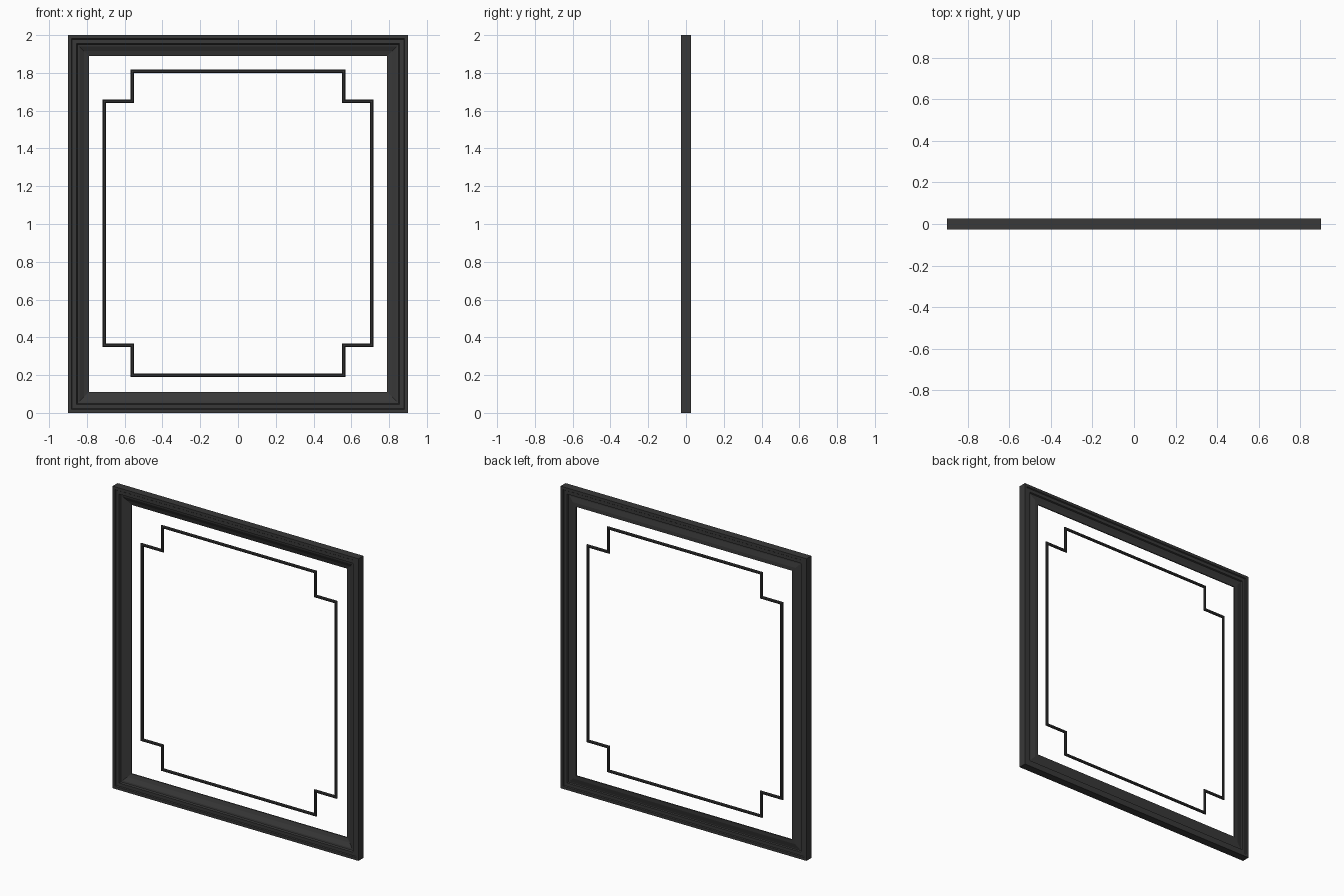
import bpy, bmesh

if "Cube" in bpy.data.objects:
    bpy.data.objects.remove(bpy.data.objects["Cube"])

dark = bpy.data.materials.new("dark_paint")
dark.diffuse_color = (0.04, 0.04, 0.04, 1)
dark.use_nodes = True
dark.node_tree.nodes["Principled BSDF"].inputs["Base Color"].default_value = dark.diffuse_color


def sweep(name, path, profile, mat):
    """Sweep a closed (inset, y) profile round a closed right-angled x/z path, mitred."""
    bm = bmesh.new()
    rings = []
    n = len(path)
    for i, (x, z) in enumerate(path):
        px, pz = path[i - 1]
        nx, nz = path[(i + 1) % n]
        # inward normals of the two neighbouring edges (path runs anticlockwise)
        ix = (pz > z) - (pz < z) + (z > nz) - (z < nz)
        iz = (x > px) - (x < px) + (nx > x) - (nx < x)
        rings.append([bm.verts.new((x + ix * d, y, z + iz * d)) for d, y in profile])
    k = len(profile)
    for i in range(n):
        a, b = rings[i], rings[(i + 1) % n]
        for j in range(k):
            bm.faces.new((a[j], b[j], b[(j + 1) % k], a[(j + 1) % k]))
    bmesh.ops.recalc_face_normals(bm, faces=bm.faces)
    me = bpy.data.meshes.new(name)
    bm.to_mesh(me)
    bm.free()
    me.materials.append(mat)
    ob = bpy.data.objects.new(name, me)
    bpy.context.collection.objects.link(ob)
    return ob


# Outer moulded frame: front steps down towards a thin lip near the back
front = [(0, -.026), (.018, -.026), (.022, -.020), (.044, -.020), (.049, -.010),
         (.060, -.008), (.085, .006), (.110, .014)]
back = [(.110, .021), (.085, .020), (.055, .012), (.048, .012), (.044, .020),
        (.022, .020), (.018, .026), (0, .026)]
sweep("outer_frame", [(-.9, 0), (.9, 0), (.9, 2), (-.9, 2)], front + back, dark)

# Thin open trim with stepped corners, set towards the back like the lip
X, XN = .718, .569
B, BN, TN, T = .191, .349, 1.658, 1.817
trim = [(-XN, B), (XN, B), (XN, BN), (X, BN), (X, TN), (XN, TN),
        (XN, T), (-XN, T), (-XN, TN), (-X, TN), (-X, BN), (-XN, BN)]
bead = [(0, .008), (.005, .004), (.013, .004), (.018, .008),
        (.018, .014), (.013, .018), (.005, .018), (0, .014)]
sweep("notched_trim", trim, bead, dark)
